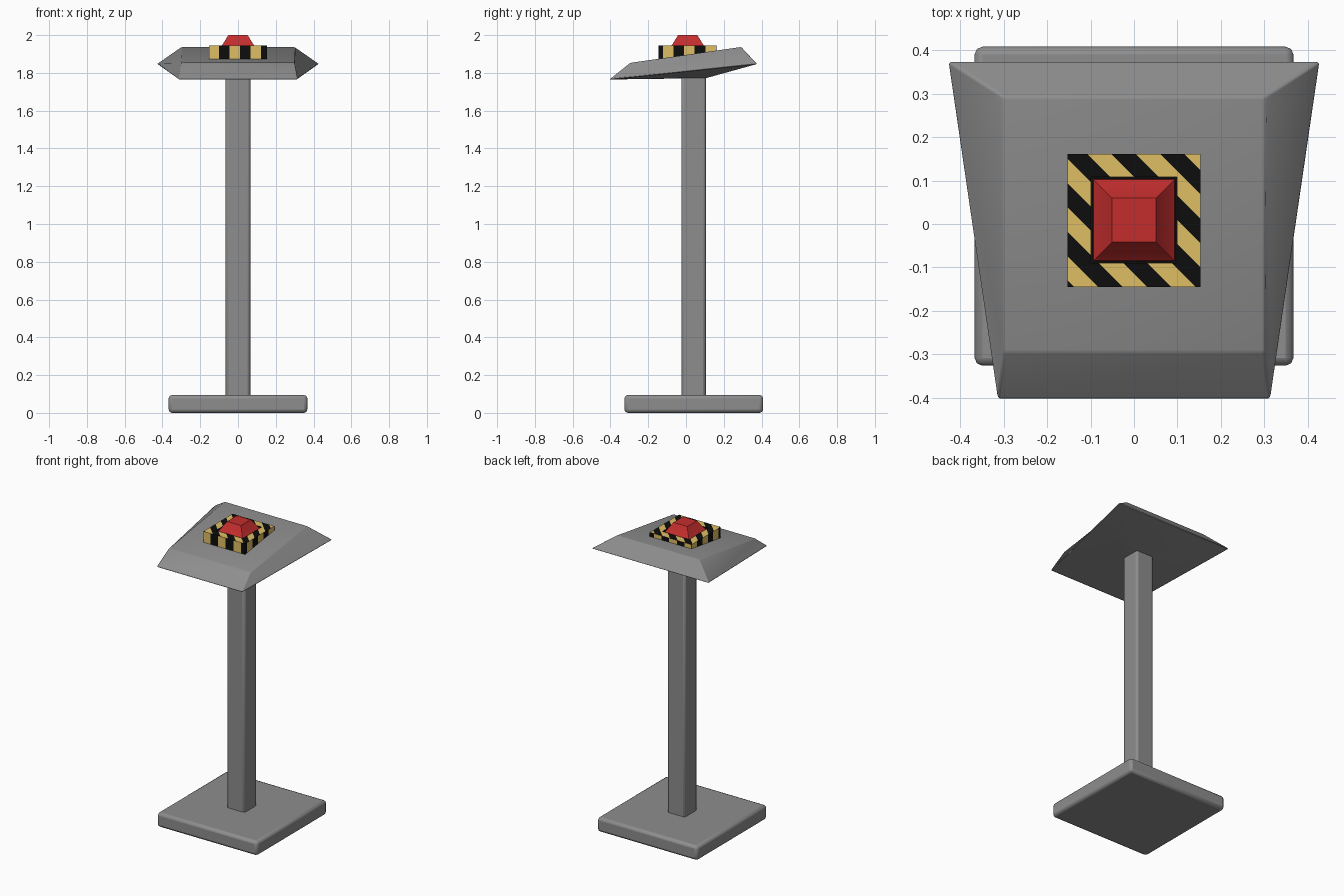
import bpy, bmesh, math
from mathutils import Vector

if "Cube" in bpy.data.objects:
    bpy.data.objects.remove(bpy.data.objects["Cube"])


def material(name, rgb):
    m = bpy.data.materials.new(name)
    m.diffuse_color = (*rgb, 1)
    m.use_nodes = True
    m.node_tree.nodes["Principled BSDF"].inputs["Base Color"].default_value = m.diffuse_color
    return m


GREY = material("grey metal", (0.27, 0.27, 0.27))
YELLOW = material("warning yellow", (0.74, 0.52, 0.13))
BLACK = material("black", (0.004, 0.004, 0.004))
RED = material("button red", (0.55, 0.027, 0.027))


def finish(bm, name, mats, smooth=None, bevel=0, segments=2):
    bmesh.ops.recalc_face_normals(bm, faces=bm.faces)
    me = bpy.data.meshes.new(name)
    bm.to_mesh(me)
    bm.free()
    ob = bpy.data.objects.new(name, me)
    bpy.context.collection.objects.link(ob)
    for m in mats:
        me.materials.append(m)
    if bevel:
        mod = ob.modifiers.new("bevel", 'BEVEL')
        mod.width, mod.segments = bevel, segments
    if smooth:
        bpy.ops.object.select_all(action='DESELECT')
        ob.select_set(True)
        bpy.context.view_layer.objects.active = ob
        bpy.ops.object.shade_smooth_by_angle(angle=math.radians(smooth))
    return ob


def loft(rings, bm=None):
    """Join four-cornered rings; each ring is a (front, back) pair of
    (half width, y, z) edges."""
    bm = bm or bmesh.new()
    loops = []
    for (wf, yf, zf), (wb, yb, zb) in rings:
        pts = [(-wf, yf, zf), (wf, yf, zf), (wb, yb, zb), (-wb, yb, zb)]
        loops.append([bm.verts.new(p) for p in pts])
    for a, b in zip(loops, loops[1:]):
        for i in range(4):
            j = (i + 1) % 4
            bm.faces.new((a[i], a[j], b[j], b[i]))
    bm.faces.new(loops[0][::-1])
    bm.faces.new(loops[-1])
    return bm


def square(half, y, z):
    return (half, y - half, z), (half, y + half, z)


# Floor plate and post
finish(loft([square(0.367, 0.041, 0), square(0.367, 0.041, 0.095)]),
       "floor_plate", [GREY], 35, 0.018)
finish(loft([square(0.065, 0.04, 0.08), square(0.065, 0.04, 1.80)]),
       "post", [GREY], 35, 0.014)

# Tilted console head, with an underside tapering to the post
finish(loft([
    square(0.065, 0.04, 1.772),
    ((0.315, -0.405, 1.765), (0.43, 0.376, 1.847)),
    ((0.30, -0.295, 1.853), (0.30, 0.292, 1.937)),
]), "console_head", [GREY], 50, 0.006)

# Striped surround: box with a shallow recess for the button
TOP = 1.946
bm = loft([square(0.153, 0.008, 1.872), square(0.153, 0.008, TOP),
           square(0.099, 0.009, TOP), square(0.099, 0.009, 1.93)])
bmesh.ops.recalc_face_normals(bm, faces=bm.faces)


def is_rim(f):
    return f.normal.z > 0.9 and f.calc_center_median().z > TOP - 0.005


def is_side(f, axis):
    c = f.calc_center_median()
    return abs(f.normal[axis]) > 0.9 and max(abs(c.x), abs(c.y - 0.008)) > 0.14


PITCH = 0.056
RIM, SIDE_X, SIDE_Y = 0.053, -0.045, -0.010   # start of one yellow band
groups = [(is_rim, Vector((1, 1, 0)), RIM),
          (lambda f: is_side(f, 1), Vector((1, 0, 0)), SIDE_X),
          (lambda f: is_side(f, 0), Vector((0, 1, 0)), SIDE_Y)]
for test, direction, start in groups:
    for k in range(-8, 9):
        faces = [f for f in bm.faces if test(f)]
        geom = list({e for f in faces for e in f.edges})
        geom += list({v for f in faces for v in f.verts}) + faces
        co = direction * (start + k * PITCH) / direction.length_squared
        bmesh.ops.bisect_plane(bm, geom=geom, plane_co=co, plane_no=direction)
bm.normal_update()
for f in bm.faces:
    f.material_index = 1
    for test, direction, start in groups:
        if test(f):
            s = f.calc_center_median().dot(direction) - start
            f.material_index = math.floor(s / PITCH) % 2
finish(bm, "striped_surround", [YELLOW, BLACK])

# Push button
finish(loft([square(0.095, 0.009, 1.925), square(0.093, 0.009, 1.938),
             square(0.083, 0.009, 1.948), square(0.051, 0.009, 2.0)]),
       "push_button", [RED], 35)
